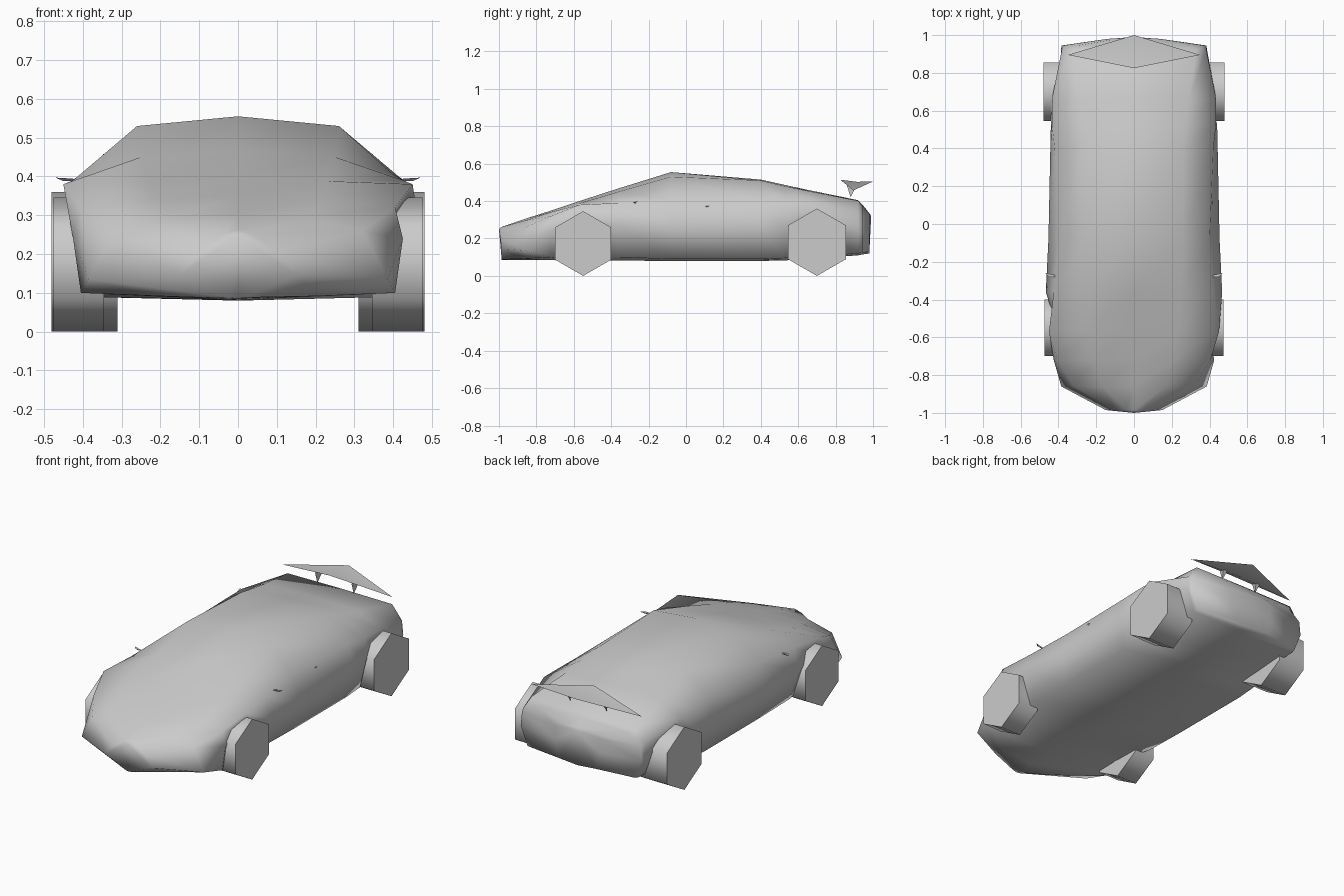
import bpy, math

cube = bpy.data.objects.get("Cube")
if cube:
    bpy.data.objects.remove(cube, do_unlink=True)

grey = bpy.data.materials.new("plain grey")
grey.use_nodes = True
grey.diffuse_color = (0.6, 0.6, 0.6, 1)
grey.node_tree.nodes["Principled BSDF"].inputs["Base Color"].default_value = (0.6, 0.6, 0.6, 1)


def make(name, verts, faces, angle=180):
    mesh = bpy.data.meshes.new(name)
    mesh.from_pydata(verts, [], faces)
    mesh.materials.append(grey)
    obj = bpy.data.objects.new(name, mesh)
    bpy.context.collection.objects.link(obj)
    bpy.ops.object.select_all(action="DESELECT")
    obj.select_set(True)
    bpy.context.view_layer.objects.active = obj
    bpy.ops.object.mode_set(mode="EDIT")
    bpy.ops.mesh.select_all(action="SELECT")
    bpy.ops.mesh.normals_make_consistent(inside=False)
    bpy.ops.object.mode_set(mode="OBJECT")
    bpy.ops.object.shade_smooth_by_angle(angle=math.radians(angle))
    return obj


# Body sections: y, top z, roof edge, shoulder, belt, sill, floor z
sections = [
    (-0.985, 0.262, (0.04, 0.25), (0.10, 0.205), (0.15, 0.145), (0.02, 0.088), 0.085),
    (-0.86, 0.305, (0.17, 0.296), (0.32, 0.26), (0.385, 0.135), (0.21, 0.092), 0.085),
    (-0.72, 0.35, (0.21, 0.342), (0.405, 0.32), (0.425, 0.24), (0.405, 0.10), 0.084),
    (-0.57, 0.4, (0.23, 0.388), (0.45, 0.38), (0.40, 0.28), (0.34, 0.10), 0.082),
    (-0.36, 0.468, (0.25, 0.45), (0.425, 0.39), (0.467, 0.27), (0.41, 0.10), 0.082),
    (-0.08, 0.555, (0.26, 0.53), (0.40, 0.405), (0.453, 0.26), (0.405, 0.09), 0.08),
    (0.4, 0.515, (0.26, 0.51), (0.42, 0.395), (0.443, 0.26), (0.405, 0.09), 0.08),
    (0.53, 0.486, (0.275, 0.48), (0.435, 0.385), (0.44, 0.26), (0.40, 0.095), 0.083),
    (0.66, 0.458, (0.29, 0.453), (0.435, 0.385), (0.39, 0.28), (0.33, 0.10), 0.09),
    (0.92, 0.405, (0.33, 0.402), (0.383, 0.325), (0.387, 0.24), (0.345, 0.12), 0.11),
    (0.945, 0.38, (0.30, 0.37), (0.375, 0.31), (0.383, 0.23), (0.34, 0.125), 0.115),
    (0.98, 0.335, (0.09, 0.333), (0.14, 0.31), (0.14, 0.23), (0.12, 0.13), 0.12),
]
verts, faces = [], []
for y, top, *side, floor in sections:
    ring = [(0, top)] + side + [(0, floor)] + [(-x, z) for x, z in reversed(side)]
    verts += [(x, y, z) for x, z in ring]
n = 10
for s in range(len(sections) - 1):
    for i in range(n):
        j = (i + 1) % n
        faces.append((s * n + i, s * n + j, s * n + n + j, s * n + n + i))
# Nose and tail are closed with fans around slightly raised middles
for base, tip in ((0, (0, -1.0, 0.25)), ((len(sections) - 1) * n, (0, 0.99, 0.32))):
    verts.append(tip)
    faces += [(base + i, base + (i + 1) % n, len(verts) - 1) for i in range(n)]
make("body", verts, faces)


# Six-sided wheels
def wheel(name, sign, y, radius, inner, outer):
    corners = [math.radians(60 * k + 90) for k in range(6)]
    pts = [(sign * x, y + radius * math.cos(a), radius + radius * math.sin(a))
           for x in (inner, outer) for a in corners]
    sides = [(k, (k + 1) % 6, (k + 1) % 6 + 6, k + 6) for k in range(6)]
    make(name, pts, sides + [tuple(range(6)), tuple(range(6, 12))], 70)


# Slim four-cornered piece
def sliver(name, sign, points):
    make(name, [(sign * x, y, z) for x, y, z in points],
         [(0, 1, 2), (0, 1, 3), (0, 2, 3), (1, 2, 3)], 30)


for side, sign in (("left", 1), ("right", -1)):
    wheel(f"front_{side}_wheel", sign, -0.55, 0.173, 0.345, 0.475)
    wheel(f"rear_{side}_wheel", sign, 0.70, 0.18, 0.31, 0.48)
    sliver(f"{side}_mirror", sign, [(0.37, -0.28, 0.39), (0.47, -0.26, 0.397),
                                    (0.45, -0.28, 0.396), (0.45, -0.27, 0.388)])
    sliver(f"{side}_door_handle", sign, [(0.39, 0.1, 0.37), (0.418, 0.105, 0.375),
                                         (0.405, 0.16, 0.37), (0.41, 0.11, 0.362)])
    sliver(f"{side}_wing_support", sign, [(0.115, 0.86, 0.485), (0.13, 0.91, 0.48),
                                          (0.10, 0.91, 0.48), (0.115, 0.88, 0.42)])

# Diamond rear wing with drooping tips, a ridge on top and a dished underside
rim = [(0, 0.825, 0.514), (0.35, 0.895, 0.457), (0, 1.0, 0.505), (-0.35, 0.895, 0.457)]
make("rear_wing", rim + [(0, 0.915, 0.503), (0, 0.90, 0.474)],
     [(k, (k + 1) % 4, c) for c in (4, 5) for k in range(4)], 60)
